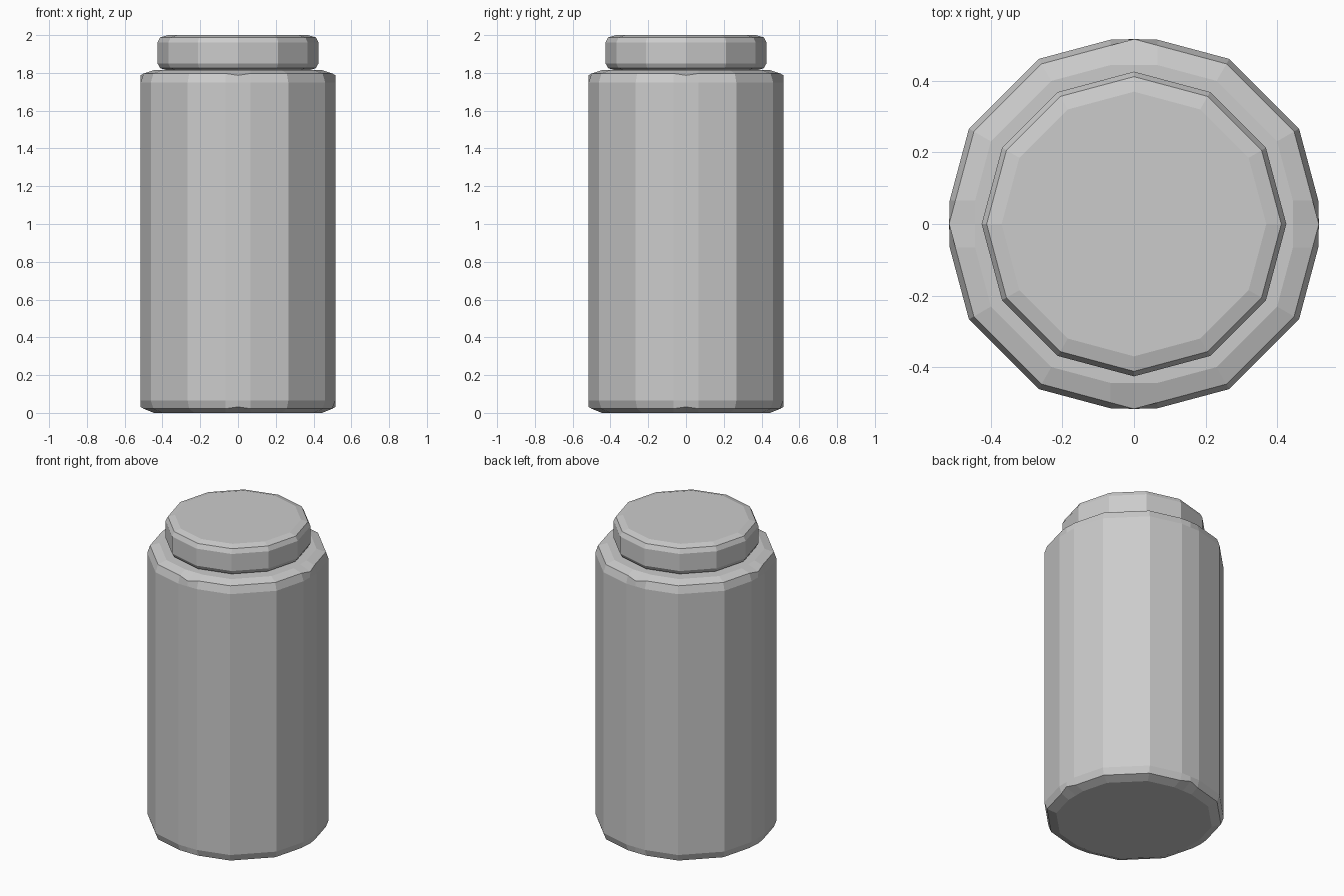
import bpy, bmesh
from math import cos, sin, radians

cube = bpy.data.objects.get("Cube")
if cube:
    bpy.data.objects.remove(cube, do_unlink=True)

grey = bpy.data.materials.new("light_grey")
grey.use_nodes = True
colour = (0.6, 0.6, 0.6, 1)
grey.diffuse_color = colour
grey.node_tree.nodes["Principled BSDF"].inputs["Base Color"].default_value = colour


def ring(radius, z, cut=0, dip=0):
    """Twelve-sided ring; cut flattens the four corners on the axes, dip lowers their tips."""
    points = []
    for i in range(12):
        a = radians(30 * i)
        c, s = cos(a), sin(a)
        if cut and i % 3 == 0:
            side = radius - cut * (1 - cos(radians(30))) / sin(radians(30))
            tip = side if not dip else radius
            for r, t, h in ((side, -cut, 0), (tip, 0, dip), (side, cut, 0)):
                points.append((c * r - s * t, s * r + c * t, z - h))
        else:
            points.append((c * radius, s * radius, z))
    return points


def loft(name, rings):
    """Skin a stack of rings and cap both ends."""
    bm = bmesh.new()
    loops = [[bm.verts.new(p) for p in r] for r in rings]
    for low, high in zip(loops, loops[1:]):
        n = len(low)
        for i in range(n):
            j = (i + 1) % n
            bm.faces.new((low[i], low[j], high[j], high[i]))
    bm.faces.new(loops[0][::-1])
    bm.faces.new(loops[-1])
    mesh = bpy.data.meshes.new(name)
    bm.to_mesh(mesh)
    bm.free()
    mesh.materials.append(grey)
    obj = bpy.data.objects.new(name, mesh)
    bpy.context.collection.objects.link(obj)
    return obj


# Body: tall drum with softened rims and flattened axis corners
flat = 0.066
loft("body", [
    ring(0.462, 0, flat),
    ring(0.517, 0.022, flat, -0.01),
    ring(0.533, 0.065, flat),
    ring(0.533, 1.75, flat),
    ring(0.517, 1.797, flat, 0.01),
    ring(0.462, 1.815, flat),
])

# Lid: short cap with chamfered top and bottom edges
loft("lid", [
    ring(0.37, 1.812),
    ring(0.412, 1.825),
    ring(0.426, 1.85),
    ring(0.426, 1.96),
    ring(0.412, 1.988),
    ring(0.37, 2.0),
])
